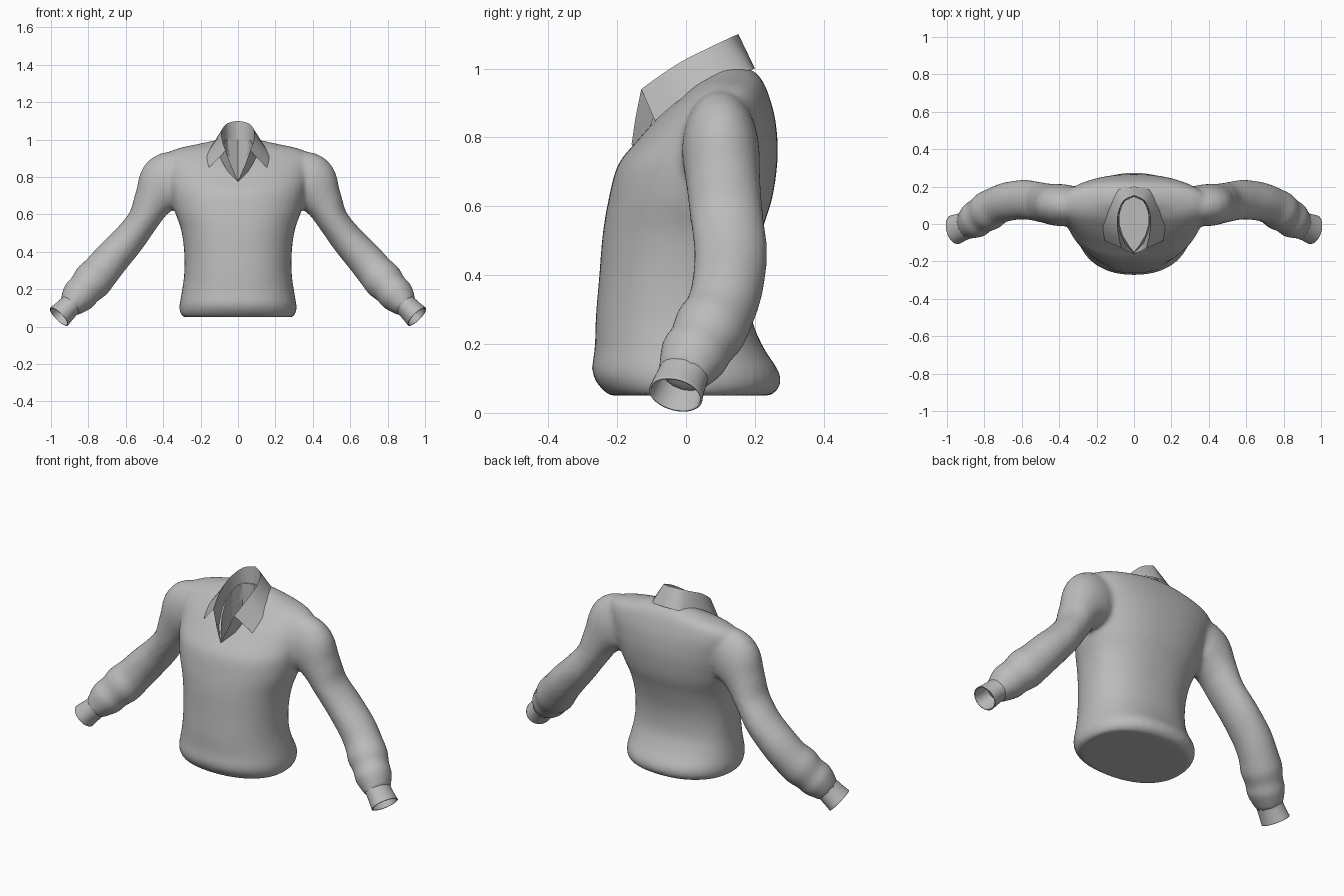
import bpy, bmesh, math
from mathutils import Vector

if "Cube" in bpy.data.objects:
    bpy.data.objects.remove(bpy.data.objects["Cube"], do_unlink=True)

cloth = bpy.data.materials.new("grey cloth")
cloth.use_nodes = True
cloth.diffuse_color = (0.5, 0.5, 0.5, 1)
cloth.node_tree.nodes["Principled BSDF"].inputs["Base Color"].default_value = (0.5, 0.5, 0.5, 1)
SIDES = 40


def make_object(name, bm):
    bmesh.ops.recalc_face_normals(bm, faces=bm.faces)
    mesh = bpy.data.meshes.new(name)
    bm.to_mesh(mesh)
    bm.free()
    obj = bpy.data.objects.new(name, mesh)
    bpy.context.collection.objects.link(obj)
    mesh.materials.append(cloth)
    return obj


def refine(rows, steps=5):
    """Catmull-Rom interpolation between station rows."""
    out = []
    for i in range(len(rows) - 1):
        a, b, c, d = (rows[max(0, min(len(rows) - 1, i + k))] for k in (-1, 0, 1, 2))
        for s in range(steps):
            t = s / steps
            out.append([0.5 * (2 * q + (r - p) * t + (2 * p - 5 * q + 4 * r - w) * t * t
                               + (3 * q - p - 3 * r + w) * t ** 3)
                        for p, q, r, w in zip(a, b, c, d)])
    return out + [list(rows[-1])]


def loft(bm, rings, caps=True):
    loops = [[bm.verts.new(p) for p in ring] for ring in rings]
    n = len(loops[0])
    for a, b in zip(loops, loops[1:]):
        for i in range(n):
            j = (i + 1) % n
            bm.faces.new((a[i], a[j], b[j], b[i]))
    if caps:
        bm.faces.new(loops[0][::-1])
        bm.faces.new(loops[-1])


def torso_ring(z, half, front, back, mid):
    ring = []
    for i in range(SIDES):
        c, s = math.cos(math.tau * i / SIDES), math.sin(math.tau * i / SIDES)
        x = math.copysign(abs(c) ** 0.88, c) * half
        reach = back - mid if s > 0 else mid - front
        ring.append((x, mid + math.copysign(abs(s) ** 0.92, s) * reach, z))
    return ring


def sleeve_rings(rows, side):
    rows = refine(rows)
    mids = [Vector(r[:3]) for r in rows]
    rings = []
    for i, row in enumerate(rows):
        t = mids[min(i + 1, len(mids) - 1)] - mids[max(i - 1, 0)]
        u = Vector((-t.z, 0, t.x)).normalized()
        v = t.normalized().cross(u)
        pts = [mids[i] + u * row[3] * math.cos(math.tau * k / SIDES)
               + v * row[4] * math.sin(math.tau * k / SIDES) for k in range(SIDES)]
        rings.append([(p.x * side, p.y, p.z) for p in pts])
    return rings


# Torso stations: height, half width, front, back, widest y
torso = [(0.05, 0.295, -0.22, 0.245, 0), (0.075, 0.31, -0.25, 0.272, 0), (0.12, 0.312, -0.273, 0.27, 0),
         (0.19, 0.3, -0.265, 0.225, 0), (0.28, 0.288, -0.262, 0.19, 0), (0.4, 0.288, -0.252, 0.19, 0),
         (0.52, 0.305, -0.242, 0.218, 0.01), (0.62, 0.34, -0.225, 0.25, 0.03),
         (0.72, 0.365, -0.198, 0.265, 0.06), (0.79, 0.38, -0.142, 0.266, 0.08),
         (0.86, 0.395, -0.08, 0.258, 0.1), (0.915, 0.39, -0.02, 0.243, 0.11),
         (0.95, 0.33, 0.02, 0.23, 0.12), (0.975, 0.22, 0.06, 0.215, 0.13), (1.0, 0.1, 0.09, 0.19, 0.14)]

# Sleeve stations: centre x, y, z, radius across, radius in depth
sleeve = [(0.26, 0.1, 0.81, 0.13, 0.09), (0.375, 0.1, 0.77, 0.158, 0.112), (0.452, 0.108, 0.672, 0.108, 0.108),
          (0.507, 0.118, 0.57, 0.084, 0.106), (0.585, 0.13, 0.465, 0.088, 0.106),
          (0.675, 0.12, 0.365, 0.096, 0.104), (0.735, 0.098, 0.293, 0.1, 0.102),
          (0.78, 0.07, 0.243, 0.106, 0.108), (0.818, 0.045, 0.2, 0.094, 0.098),
          (0.85, 0.022, 0.165, 0.095, 0.1), (0.885, 0, 0.125, 0.075, 0.083), (0.905, -0.01, 0.105, 0.062, 0.074)]
cuff = [(0.885, 0, 0.125, 0.062, 0.073), (0.905, -0.01, 0.105, 0.061, 0.074),
        (0.93, -0.02, 0.08, 0.063, 0.076), (0.957, -0.03, 0.053, 0.067, 0.08)]

# Sweater body, fused from torso and both sleeves
bm = bmesh.new()
loft(bm, [torso_ring(*r) for r in refine(torso, 4)])
for side in (1, -1):
    loft(bm, sleeve_rings(sleeve, side))
body = make_object("sweater_body", bm)
remesh = body.modifiers.new("fuse", "REMESH")
remesh.mode = "VOXEL"
remesh.voxel_size = 0.013
remesh.use_smooth_shade = True
relax = body.modifiers.new("relax", "SMOOTH")
relax.factor = 0.5
relax.iterations = 8

# Teardrop cutter hollows out the neck
outline = [(0, -0.152), (0.03, -0.11), (0.06, -0.06), (0.078, 0), (0.078, 0.06), (0.055, 0.12), (0, 0.145)]
outline += [(-x, y) for x, y in outline[-2:0:-1]]
bm = bmesh.new()
loft(bm, [[(x, y, z) for x, y in outline] for z in (0.62, 1.3)])
cutter = make_object("neck_cutter", bm)
cutter.hide_render = True
cutter.hide_viewport = True
cutter.display_type = "WIRE"
cut = body.modifiers.new("neck", "BOOLEAN")
cut.operation = "DIFFERENCE"
cut.object = cutter

# Open cuffs
for side, name in ((1, "left_cuff"), (-1, "right_cuff")):
    bm = bmesh.new()
    loft(bm, sleeve_rings(cuff, side), caps=False)
    obj = make_object(name, bm)
    rim = obj.modifiers.new("thickness", "SOLIDIFY")
    rim.thickness = 0.006

# Folded collar: inner base, fold and outer hem from the back to the front
inner = [(0, 0.145, 0.93), (0.05, 0.12, 0.91), (0.078, 0.05, 0.88), (0.076, -0.02, 0.84), (0.055, -0.07, 0.81),
         (0.04, -0.1, 0.79)]
fold = [(0, 0.152, 1.1), (0.055, 0.125, 1.088), (0.084, 0.06, 1.057), (0.088, -0.01, 1.022), (0.08, -0.075, 0.98),
        (0.066, -0.13, 0.94)]
hem = [(0, 0.2, 1.0), (0.08, 0.185, 0.995), (0.13, 0.11, 0.975), (0.157, 0.03, 0.94), (0.166, -0.03, 0.9),
       (0.155, -0.09, 0.848)]


def strip(bm, first, second, side):
    rows = [[bm.verts.new((x * side, y, z)) for x, y, z in row] for row in (first, second)]
    for i in range(len(first) - 1):
        bm.faces.new((rows[0][i], rows[0][i + 1], rows[1][i + 1], rows[1][i]))


bm = bmesh.new()
tip = (0, -0.158, 0.78)
for side in (1, -1):
    strip(bm, refine(inner, 3), refine(fold, 3), side)
    strip(bm, refine(fold, 3), refine(hem, 3), side)
    # Front edge running down to the point of the neckline
    edge = [fold[-1], (0.034, -0.147, 0.855), tip]
    strip(bm, edge, [(0.1, -0.075, 0.905), (0.055, -0.105, 0.83), (0, -0.15, 0.765)], side)
    strip(bm, edge, [inner[-1], (0.025, -0.12, 0.785), (0, -0.148, 0.765)], side)
bmesh.ops.remove_doubles(bm, verts=bm.verts, dist=0.0005)
collar = make_object("collar", bm)

# Smooth shading with crisp folds
bpy.ops.object.select_all(action="DESELECT")
for obj in bpy.data.objects:
    if obj.name in ("collar", "left_cuff", "right_cuff", "sweater_body"):
        obj.select_set(True)
        bpy.context.view_layer.objects.active = obj
bpy.ops.object.shade_smooth_by_angle(angle=math.radians(40))
